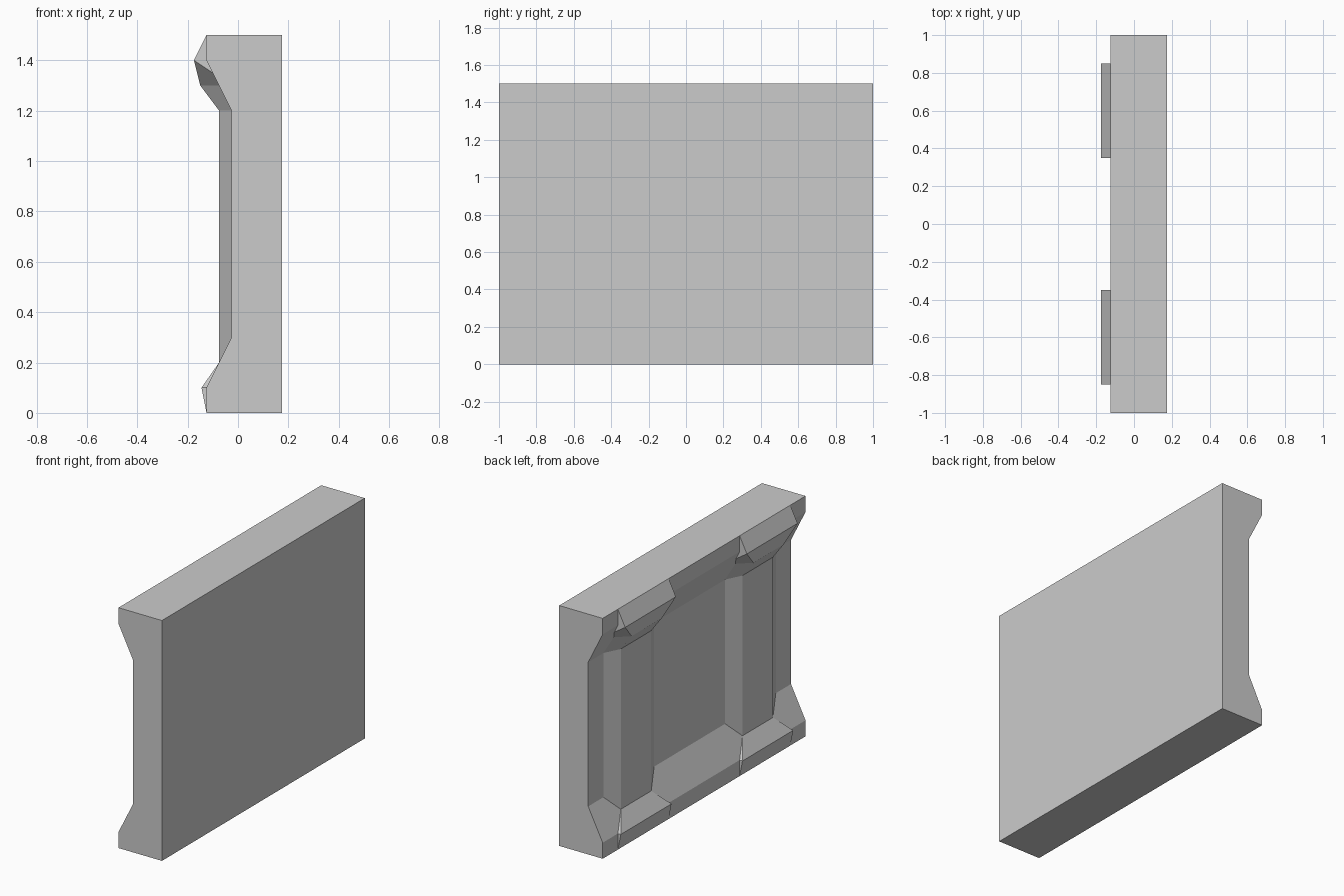
import bpy, bmesh

if "Cube" in bpy.data.objects:
    bpy.data.objects.remove(bpy.data.objects["Cube"])


def make_object(name, bm):
    bmesh.ops.remove_doubles(bm, verts=bm.verts[:], dist=1e-5)
    mesh = bpy.data.meshes.new(name)
    bm.to_mesh(mesh)
    bm.free()
    obj = bpy.data.objects.new(name, mesh)
    bpy.context.collection.objects.link(obj)
    return obj


# Wall slab: side profile (x, z) extruded along y
profile = [(0.175, 0), (0.175, 1.5), (-0.125, 1.5), (-0.125, 1.4),
           (-0.025, 1.2), (-0.025, 0.3), (-0.125, 0.1), (-0.125, 0)]
bm = bmesh.new()
face = bm.faces.new([bm.verts.new((x, -1, z)) for x, z in profile])
ext = bmesh.ops.extrude_face_region(bm, geom=[face])
bmesh.ops.translate(bm, vec=(0, 2, 0),
                    verts=[g for g in ext["geom"] if isinstance(g, bmesh.types.BMVert)])
bmesh.ops.recalc_face_normals(bm, faces=bm.faces[:])
make_object("wall_panel", bm)

# Pilaster levels: (wall x, z, half width), (front x, z, half width)
levels = [
    ((-0.125, 0.00, 0.25), (-0.125, 0.0, 0.25)),   # foot
    ((-0.125, 0.10, 0.25), (-0.145, 0.1, 0.25)),
    ((-0.075, 0.20, 0.15), (-0.075, 0.2, 0.15)),   # shaft
    ((-0.025, 0.30, 0.25), (-0.075, 0.2, 0.15)),
    ((-0.025, 1.20, 0.25), (-0.075, 1.2, 0.15)),
    ((-0.075, 1.30, 0.22), (-0.150, 1.3, 0.15)),   # flared head
    ((-0.100, 1.35, 0.25), (-0.175, 1.4, 0.25)),
    ((-0.125, 1.40, 0.25), (-0.175, 1.4, 0.25)),
    ((-0.125, 1.50, 0.25), (-0.125, 1.5, 0.25)),
]


def pilaster(name, y):
    bm = bmesh.new()
    rows = []
    for (wx, wz, wh), (fx, fz, fh) in levels:
        points = [(wx, y + wh, wz), (fx, y + fh, fz), (fx, y - fh, fz), (wx, y - wh, wz)]
        rows.append([bm.verts.new(p) for p in points])
    for low, high in zip(rows, rows[1:]):
        for k in range(3):
            bm.faces.new((low[k], low[k + 1], high[k + 1], high[k]))
    make_object(name, bm)


# Two pilasters, mirrored about the centre
for name, y in (("pilaster_front", -0.6), ("pilaster_back", 0.6)):
    pilaster(name, y)
